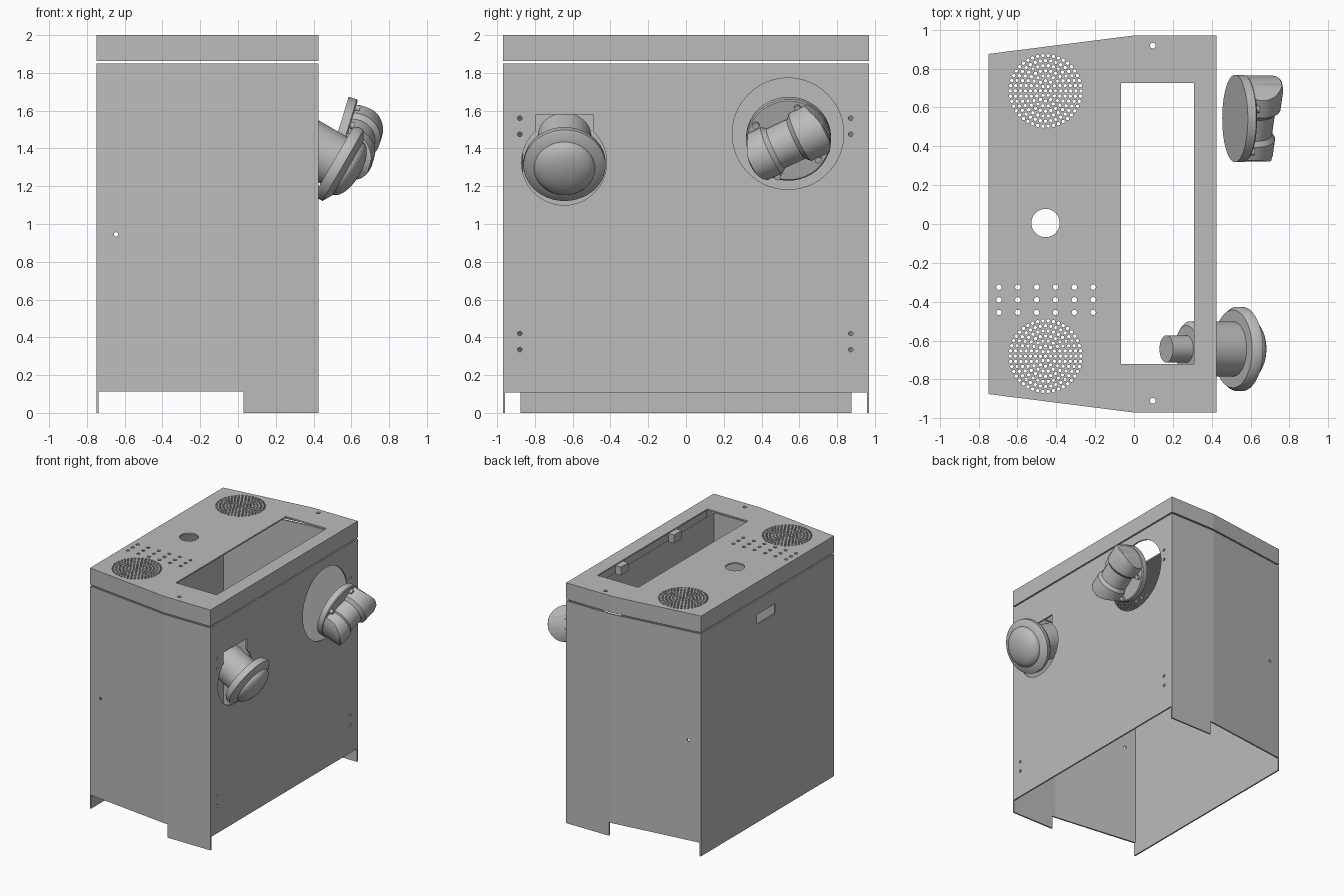
import bpy, bmesh, math
from mathutils import Matrix, Vector

if "Cube" in bpy.data.objects:
    bpy.data.objects.remove(bpy.data.objects["Cube"])

grey = bpy.data.materials.new("painted_grey")
grey.use_nodes = True
GREY = (0.5, 0.5, 0.5, 1)
grey.diffuse_color = GREY
grey.node_tree.nodes["Principled BSDF"].inputs["Base Color"].default_value = GREY

T = 0.012  # sheet thickness
X, Z = Vector((1, 0, 0)), Vector((0, 0, 1))


def finish(name, bm, smooth=False):
    bmesh.ops.recalc_face_normals(bm, faces=bm.faces)
    me = bpy.data.meshes.new(name)
    bm.to_mesh(me)
    bm.free()
    me.materials.append(grey)
    ob = bpy.data.objects.new(name, me)
    bpy.context.collection.objects.link(ob)
    if smooth:
        select(ob)
        bpy.ops.object.shade_smooth_by_angle(angle=math.radians(35))
    return ob


def select(ob):
    bpy.ops.object.select_all(action="DESELECT")
    ob.select_set(True)
    bpy.context.view_layer.objects.active = ob


def boolean(ob, cutter, op="DIFFERENCE"):
    mod = ob.modifiers.new("cut", "BOOLEAN")
    mod.operation, mod.solver, mod.object = op, "EXACT", cutter
    select(ob)
    bpy.ops.object.modifier_apply(modifier=mod.name)
    bpy.data.objects.remove(cutter)


def frame(origin, axis):
    return Matrix.Translation(origin) @ axis.to_track_quat("Z", "Y").to_matrix().to_4x4()


def add_box(bm, lo, hi):
    lo, hi = Vector(lo), Vector(hi)
    m = Matrix.Translation((lo + hi) / 2) @ Matrix.Diagonal((*(hi - lo), 1))
    bmesh.ops.create_cube(bm, size=1, matrix=m)


def add_rod(bm, centre, axis, r, depth, sides=12):
    bmesh.ops.create_cone(bm, cap_ends=True, segments=sides, radius1=r, radius2=r,
                          depth=depth, matrix=frame(Vector(centre), axis))


def lathe(name, profile, origin, axis, steps=64):
    """Revolve (radius, distance) points about an axis."""
    bm = bmesh.new()
    vs = [bm.verts.new((r, 0, t)) for r, t in profile]
    es = [bm.edges.new(p) for p in zip(vs, vs[1:])]
    bmesh.ops.spin(bm, geom=vs + es, cent=(0, 0, 0), axis=Z,
                   angle=math.tau, steps=steps, use_duplicate=False)
    bmesh.ops.remove_doubles(bm, verts=bm.verts, dist=1e-4)
    bmesh.ops.transform(bm, matrix=frame(Vector(origin), axis), verts=bm.verts)
    return finish(name, bm, True)


def prism(name, inset, z0, z1):
    """Extrude the cabinet's plan outline, optionally inset."""
    i = inset
    half = [(-0.75 + i, 0.875 - i), (0, 0.97 - i), (0.425 - i, 0.97 - i)]
    plan = half + [(x, -y) for x, y in reversed(half)]
    bm = bmesh.new()
    f = bm.faces.new([bm.verts.new((x, y, z0)) for x, y in plan])
    up = bmesh.ops.extrude_face_region(bm, geom=[f])["geom"]
    bmesh.ops.translate(bm, vec=(0, 0, z1 - z0),
                        verts=[v for v in up if isinstance(v, bmesh.types.BMVert)])
    return finish(name, bm)


# Cabinet walls: open sheet shell
cabinet = prism("cabinet_walls", 0, 0, 1.85)
boolean(cabinet, prism("cutter", T, -0.1, 2))

# Foot cut-outs, screw holes and rear handle slot
bm = bmesh.new()
add_box(bm, (-0.738, -1.1, -0.1), (0.03, 1.1, 0.112))
add_box(bm, (0.4, -0.958, -0.1), (0.5, 0.958, 0.108))
add_box(bm, (-0.8, -0.1, 1.65), (-0.7, 0.14, 1.73))
for y in (-0.88, 0.872):
    for z in (0.335, 0.42, 1.475, 1.56):
        add_rod(bm, (0.42, y, z), X, 0.012, 0.1)
add_rod(bm, (-0.645, 0, 0.945), Vector((0, 1, 0)), 0.012, 2.2)
boolean(cabinet, finish("cutter", bm))

# Lamp openings: one round, one round with a square notch above
for y, z, r in ((0.54, 1.478, 0.295), (-0.645, 1.325, 0.225)):
    bm = bmesh.new()
    add_rod(bm, (0.42, y, z), X, r, 0.1, 64)
    boolean(cabinet, finish("cutter", bm))
bm = bmesh.new()
add_box(bm, (0.37, -0.795, 1.33), (0.47, -0.49, 1.58))
boolean(cabinet, finish("cutter", bm))

# Lid: shallow tray turned upside down
lid = prism("lid", 0, 1.862, 2)
boolean(lid, prism("cutter", T, 1.8, 2 - T))
bm = bmesh.new()
add_box(bm, (-0.068, -0.72, 1.96), (0.308, 0.725, 2.05))
add_rod(bm, (-0.455, 0.005, 2), Z, 0.073, 0.1, 40)
for y in (-0.91, 0.918):
    add_rod(bm, (0.097, y, 2), Z, 0.015, 0.1)
for i in range(6):
    for y in (-0.325, -0.39, -0.455):
        add_rod(bm, (-0.695 + i * 0.097, y, 2), Z, 0.014, 0.1)
# Speaker grilles: concentric rings of holes
for y in (-0.68, 0.685):
    for ring in range(8):
        count = max(1, 6 * ring)
        for k in range(count):
            a = math.tau * k / count
            r = ring * 0.026
            add_rod(bm, (-0.455 + r * math.cos(a), y + r * math.sin(a), 2), Z, 0.009, 0.1, 8)
boolean(lid, finish("cutter", bm))

# Rail and blocks under the lid, beside the opening
bm = bmesh.new()
add_box(bm, (0.37, -0.8, 1.88), (0.382, 0.8, 1.988))
for y in (-0.35, 0.35):
    add_box(bm, (0.32, y - 0.05, 1.87), (0.37, y + 0.05, 1.94))
finish("lid_rail", bm)

# Domed lamp with its neck passing through the wall
down = Vector((0.866, 0, -0.5))
lamp_pos = Vector((0.53, -0.643, 1.325))
lathe("lamp_neck", [(0, -0.42), (0.07, -0.42), (0.07, -0.3), (0.12, -0.3), (0.142, -0.28),
                    (0.142, 0), (0, 0)], lamp_pos, down)
lathe("lamp_rim", [(0, -0.025), (0.2, -0.025), (0.217, 0), (0.217, 0.03), (0.165, 0.06),
                   (0, 0.06)], lamp_pos, down)
dome = [(0.162 * math.cos(a), 0.055 + 0.075 * math.sin(a))
        for a in (math.pi / 2 * k / 10 for k in range(10))]
lathe("lamp_dome", dome + [(0, 0.13)], lamp_pos, down)

# Swivel head: tilted plate carrying a waisted barrel
tilt = Vector((0.956, 0, -0.293)).normalized()
plate = Vector((0.52, 0.543, 1.458))
lathe("head_plate", [(0, 0), (0.225, 0), (0.225, 0.045), (0.218, 0.052), (0, 0.052)],
      plate, tilt)
along = Vector((0.129, 0.9, 0.42)).normalized()
barrel = lathe("head_barrel", [
    (0, -0.25), (0.09, -0.245), (0.13, -0.215), (0.134, -0.19), (0.134, -0.1),
    (0.115, -0.075), (0.115, 0.045), (0.14, 0.07), (0.14, 0.18), (0.13, 0.215),
    (0.09, 0.245), (0, 0.25)], plate + tilt * 0.09, along)
bm = bmesh.new()
add_rod(bm, plate + tilt * 0.17, tilt, 0.221, 0.3, 64)
boolean(barrel, finish("cutter", bm), "INTERSECT")
select(barrel)
bpy.ops.object.shade_smooth_by_angle(angle=math.radians(35))

# Plate screws
bm = bmesh.new()
for y, z in ((0.37, 1.54), (0.59, 1.63), (0.485, 1.27), (0.70, 1.36)):
    x = plate.x + 0.306 * (z - plate.z)
    add_rod(bm, Vector((x, y, z)) + tilt * 0.06, tilt, 0.018, 0.03, 16)
finish("plate_screws", bm, True)
